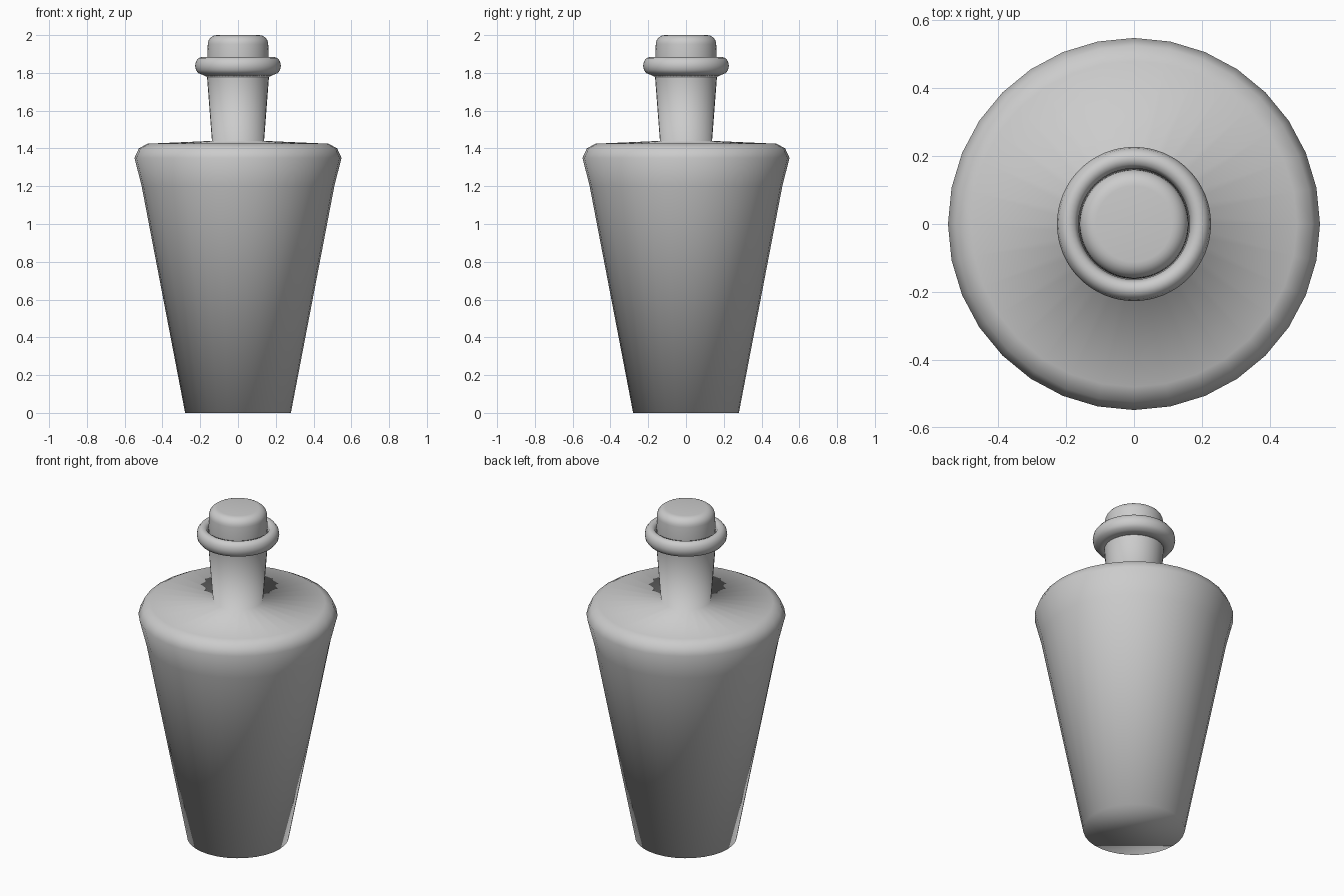
import bpy
import bmesh
from math import sin, cos, pi

cube = bpy.data.objects.get("Cube")
if cube:
    bpy.data.objects.remove(cube, do_unlink=True)

SEGMENTS = 32

grey = bpy.data.materials.new("plain grey")
grey.use_nodes = True
colour = (0.6, 0.6, 0.6, 1)
grey.diffuse_color = colour
grey.node_tree.nodes["Principled BSDF"].inputs["Base Color"].default_value = colour


def lathe(name, profile, segments, cap_bottom=False, cap_top=False, closed=False):
    """Turn (radius, height) points around the z axis into a smooth solid."""
    bm = bmesh.new()
    rings = [[bm.verts.new((r * cos(2 * pi * i / segments),
                            r * sin(2 * pi * i / segments), z))
              for i in range(segments)] for r, z in profile]
    pairs = list(zip(rings, rings[1:]))
    if closed:
        pairs.append((rings[-1], rings[0]))
    for low, high in pairs:
        for i in range(segments):
            j = (i + 1) % segments
            bm.faces.new((low[i], low[j], high[j], high[i]))
    if cap_bottom:
        bm.faces.new(rings[0][::-1])
    if cap_top:
        bm.faces.new(rings[-1])
    for face in bm.faces:
        face.smooth = True
    mesh = bpy.data.meshes.new(name)
    bm.to_mesh(mesh)
    bm.free()
    mesh.materials.append(grey)
    obj = bpy.data.objects.new(name, mesh)
    bpy.context.collection.objects.link(obj)
    return obj


# Tapered body, rounded shoulder and flared neck
lathe("bottle_body", [(0.28, 0), (0.51, 1.2), (0.548, 1.35), (0.525, 1.4),
                      (0.48, 1.425), (0.138, 1.44), (0.165, 1.79)],
      SEGMENTS, cap_bottom=True)

# Rounded lip around the mouth
lip = [(0.193 + 0.034 * cos(a), 1.838 + 0.046 * sin(a))
       for a in (2 * pi * k / 12 for k in range(12))]
lip[6:9] = [(0.172, 1.84), (0.158, 1.8), (0.158, 1.775)]
lathe("bottle_lip", lip, 64, closed=True)

# Stopper with a rounded top edge
stopper = [(0.155, 1.74), (0.162, 1.88)]
stopper += [(0.112 + 0.048 * cos(a), 1.952 + 0.048 * sin(a))
            for a in (pi / 2 * k / 6 for k in range(7))]
lathe("stopper", stopper, 64, cap_bottom=True, cap_top=True)
